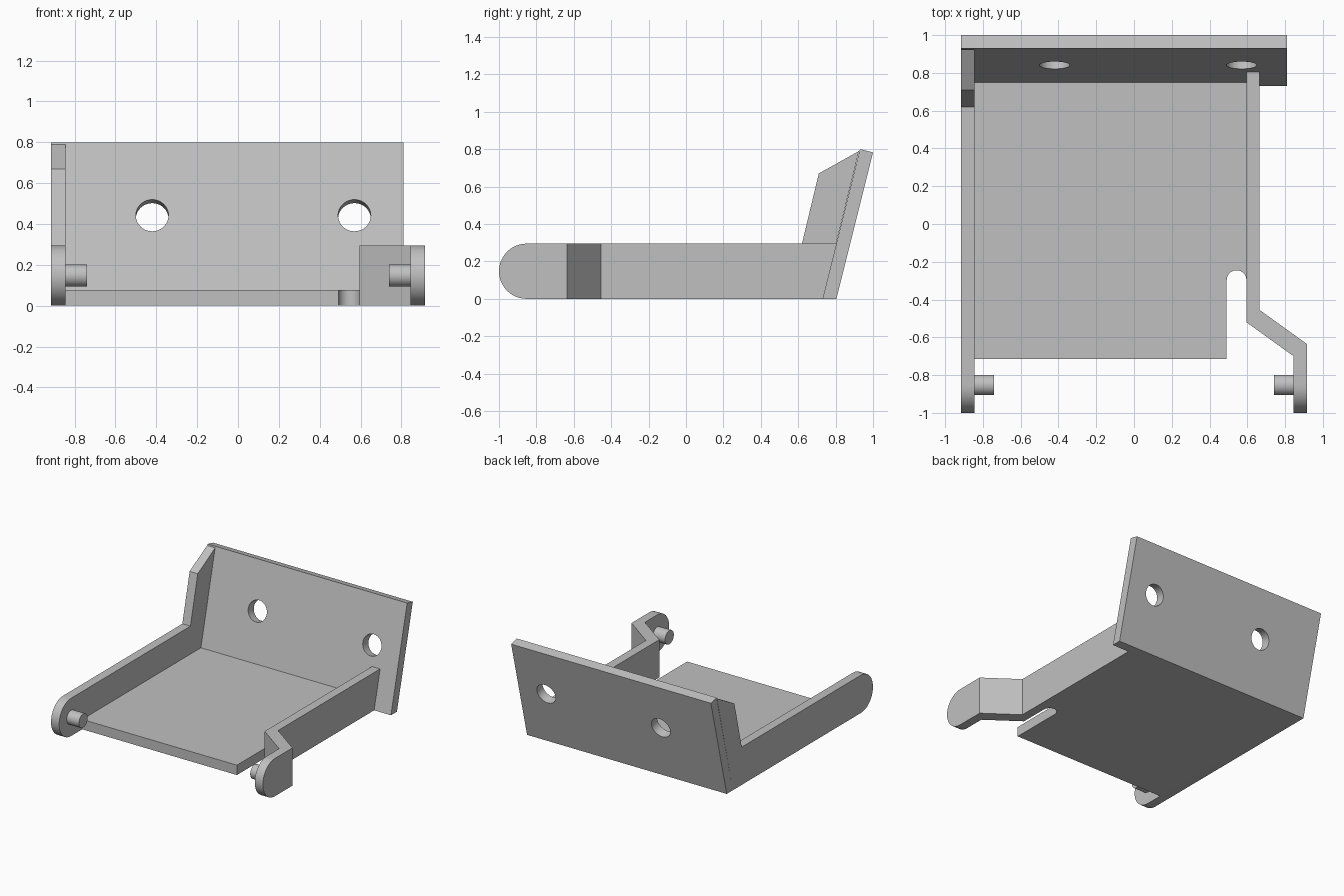
import bpy, bmesh
from math import sin, cos, pi, radians
from mathutils import Vector

if "Cube" in bpy.data.objects:
    bpy.data.objects.remove(bpy.data.objects["Cube"])

grey = bpy.data.materials.new("plain_grey")
grey.use_nodes = True
colour = (0.53, 0.53, 0.53, 1)
grey.diffuse_color = colour
grey.node_tree.nodes["Principled BSDF"].inputs["Base Color"].default_value = colour


def prism(name, profile, axis, low, high):
    """Extrude a 2D profile along x (profile in y, z) or z (profile in x, y)."""
    place = (lambda a, b, t: (t, a, b)) if axis == "x" else (lambda a, b, t: (a, b, t))
    bm = bmesh.new()
    face = bm.faces.new([bm.verts.new(place(a, b, low)) for a, b in profile])
    moved = bmesh.ops.extrude_face_region(bm, geom=[face])["geom"]
    bmesh.ops.translate(bm, vec=place(0, 0, high - low),
                        verts=[v for v in moved if isinstance(v, bmesh.types.BMVert)])
    bmesh.ops.recalc_face_normals(bm, faces=bm.faces)
    mesh = bpy.data.meshes.new(name)
    bm.to_mesh(mesh)
    bm.free()
    obj = bpy.data.objects.new(name, mesh)
    bpy.context.collection.objects.link(obj)
    mesh.materials.append(grey)
    return obj


def arc(cx, cy, r, start, end, n=24):
    angles = [radians(start + (end - start) * i / n) for i in range(n + 1)]
    return [(cx + r * cos(a), cy + r * sin(a)) for a in angles]


def activate(obj):
    bpy.ops.object.select_all(action="DESELECT")
    obj.select_set(True)
    bpy.context.view_layer.objects.active = obj


def boolean(obj, cutter, operation):
    mod = obj.modifiers.new("cut", "BOOLEAN")
    mod.object, mod.operation, mod.solver = cutter, operation, "EXACT"
    activate(obj)
    bpy.ops.object.modifier_apply(modifier=mod.name)
    bpy.data.objects.remove(cutter)


def smooth(obj):
    activate(obj)
    bpy.ops.object.shade_smooth_by_angle(angle=radians(25))


HEIGHT, OUTER, INNER = 0.295, -0.915, -0.845
R = HEIGHT / 2
round_front = arc(R - 1, R, R, 270, 90)
heel, arm_back = (0.73, 0), (0.804, HEIGHT)

# Left side wall with the raised gusset at the back
gusset = [(0.925, 0.79), (0.71, 0.67), (0.62, HEIGHT)]
left_wall = prism("left_wall", [heel] + gusset + round_front[::-1], "x", OUTER, INNER)
smooth(left_wall)


def trim_to_side_outline(obj):
    outline = prism("side_outline", round_front + [arm_back, heel], "x", -2, 2)
    boolean(obj, outline, "INTERSECT")
    smooth(obj)


# Right arm, bent outwards towards the front
bend = [(0.595, 0.9), (0.595, -0.52), (0.845, -0.70), (0.845, -1.1),
        (0.915, -1.1), (0.915, -0.635), (0.665, -0.455), (0.665, 0.9)]
right_arm = prism("right_arm", bend, "z", -0.1, 0.5)
trim_to_side_outline(right_arm)

# Floor with the round-ended relief slot beside the arm
slot = arc(0.543, -0.297, 0.052, 180, 0)
floor_shape = [(INNER, 0.9), (INNER, -0.715), (0.491, -0.715)] + slot + [(0.595, 0.9)]
floor = prism("floor", floor_shape, "z", -0.1, 0.077)
trim_to_side_outline(floor)

# Leaning back plate with two holes square to its face
plate = [heel, (0.804, 0), (1.0, 0.783), (0.93, 0.80)]
back_plate = prism("back_plate", plate, "x", OUTER, 0.81)
lean = Vector((0, 0.97, -0.243))


def cylinder(name, radius, depth, centre, direction):
    bpy.ops.mesh.primitive_cylinder_add(vertices=48, radius=radius, depth=depth, location=centre,
                                        rotation=direction.to_track_quat("Z", "Y").to_euler())
    obj = bpy.context.object
    obj.name = name
    obj.data.materials.append(grey)
    return obj


for x in (-0.42, 0.57):
    boolean(back_plate, cylinder("hole_cutter", 0.08, 0.5, (x, 0.84, 0.442), lean), "DIFFERENCE")
smooth(back_plate)

# Hinge pegs facing each other at the front
for side, name in ((-1, "right_peg"), (1, "left_peg")):
    peg = cylinder(name, 0.054, 0.12, (side * 0.80, R - 1, R), Vector((1, 0, 0)))
    smooth(peg)
